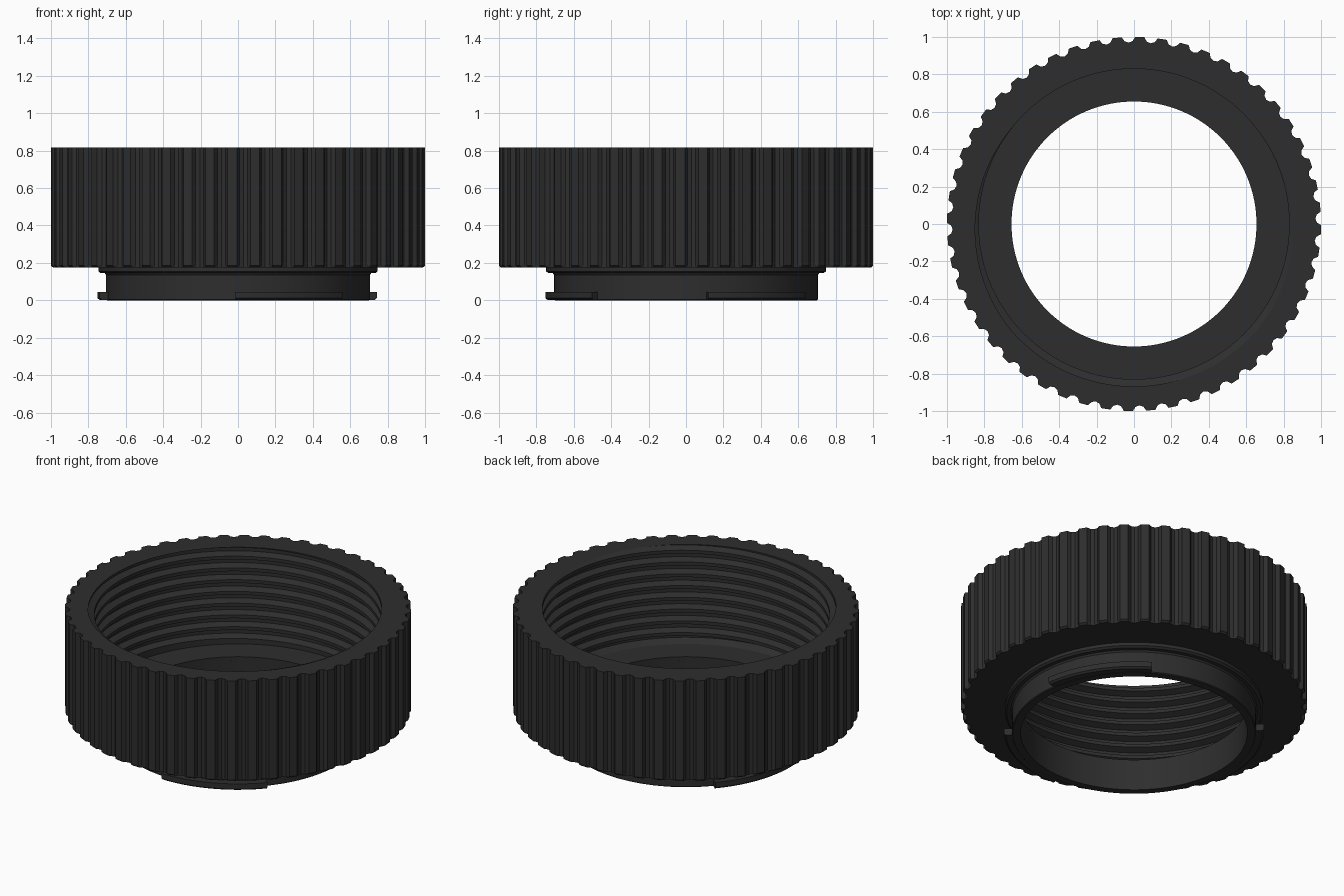
import bpy
import bmesh
from math import pi, tau, cos, sin, radians

cube = bpy.data.objects.get("Cube")
if cube:
    bpy.data.objects.remove(cube)

black = bpy.data.materials.new("black_plastic")
black.use_nodes = True
COLOR = (0.027, 0.027, 0.027, 1)
black.diffuse_color = COLOR
black.node_tree.nodes["Principled BSDF"].inputs["Base Color"].default_value = COLOR

TOP, SHOULDER, FLOOR, BORE = 0.817, 0.175, 0.2, 0.655
GROOVES = 52
PITCH, CREST, ROOT, THREAD_END = 0.075, 0.83, 0.868, 0.225


def loft(name, angles, profile, capped=False):
    """Join closed (radius, height) loops placed at each angle."""
    bm = bmesh.new()
    loops = [[bm.verts.new((r * cos(a), r * sin(a), z)) for r, z in profile(i, a)]
             for i, a in enumerate(angles)]
    for one, two in zip(loops, loops[1:]):
        for k in range(len(one)):
            bm.faces.new((one[k - 1], one[k], two[k], two[k - 1]))
    if capped:
        bm.faces.new(loops[0])
        bm.faces.new(loops[-1])
    bmesh.ops.remove_doubles(bm, verts=bm.verts, dist=0.0001)
    bmesh.ops.recalc_face_normals(bm, faces=bm.faces)
    mesh = bpy.data.meshes.new(name)
    bm.to_mesh(mesh)
    bm.free()
    mesh.materials.append(black)
    obj = bpy.data.objects.new(name, mesh)
    bpy.context.collection.objects.link(obj)
    bpy.ops.object.select_all(action='DESELECT')
    obj.select_set(True)
    bpy.context.view_layer.objects.active = obj
    bpy.ops.object.shade_smooth_by_angle(angle=radians(22))
    return obj


def thread(angle):
    """Trapezoid thread section from the top down, shifted along the helix."""
    points = []
    for turn in range(1, -11, -1):
        for u in (0.36, 0.14, -0.14, -0.36):
            center = angle / tau - 0.75
            z = TOP + PITCH * (center + turn + u)
            z = min(TOP, max(THREAD_END, z))
            d = (z - TOP) / PITCH - center
            d = abs(d - round(d))
            blend = min(1, max(0, (d - 0.14) / 0.22))
            points.append((ROOT + (CREST - ROOT) * blend, z))
    return points


# Ribbed grip ring with an internal thread
SCALLOP = ((-0.3, 0), (-0.18, 0.022), (0, 0.03), (0.18, 0.022), (0.3, 0))
grip_angles = [radians(1.7) + (g + t) * tau / GROOVES
               for g in range(GROOVES) for t, _ in SCALLOP]
grip_angles.append(grip_angles[0] + tau)


def grip_section(i, angle):
    r = 1 - SCALLOP[i % len(SCALLOP)][1]
    return [(BORE, SHOULDER), (min(r, 0.988), SHOULDER), (r, SHOULDER + 0.01),
            (r, TOP)] + thread(angle) + [(CREST, FLOOR), (BORE, FLOOR)]


loft("threaded_grip_ring", grip_angles, grip_section)

# Neck with a stepped collar under the shoulder
circle = [tau * i / 128 for i in range(129)]
NECK = [(BORE, 0), (0.7, 0), (0.705, 0.005), (0.705, 0.135), (0.712, 0.145),
        (0.735, 0.145), (0.747, 0.155), (0.747, SHOULDER), (BORE, SHOULDER)]
loft("mount_neck", circle, lambda i, a: NECK)

# Bayonet tabs around the foot of the neck
TAB = [(0.69, 0.002), (0.74, 0.002), (0.752, 0.012), (0.752, 0.045), (0.69, 0.045)]
for number, (start, end) in enumerate(((-91, -42), (9, 58), (138, 190)), 1):
    arc = [radians(start + (end - start) * i / 20) for i in range(21)]
    loft(f"bayonet_tab_{number}", arc, lambda i, a: TAB, capped=True)
